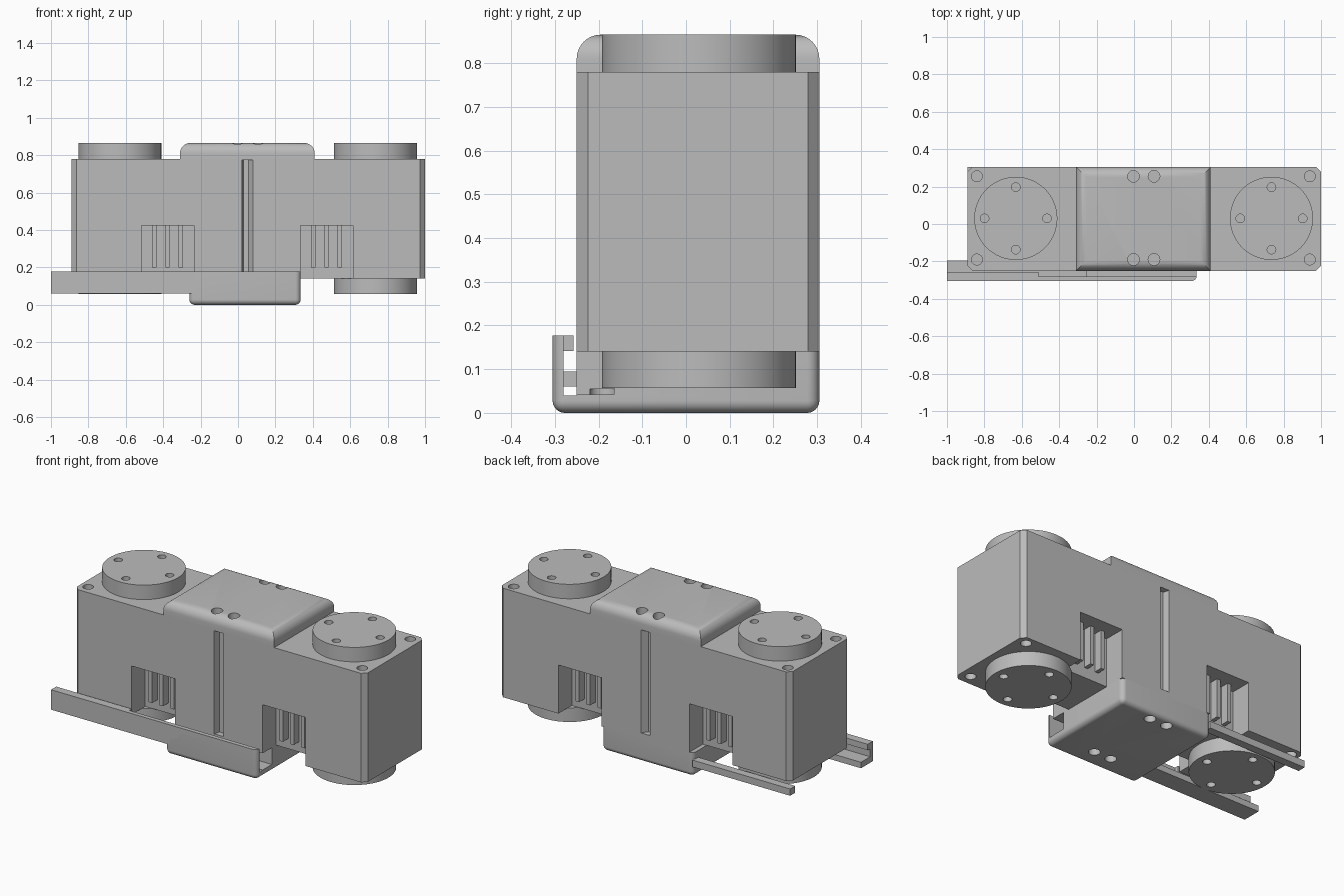
import bpy, bmesh, math
from mathutils import Vector

old = bpy.data.objects.get("Cube")
if old:
    bpy.data.objects.remove(old, do_unlink=True)

grey = bpy.data.materials.new("plain_grey")
grey.use_nodes = True
COLOUR = (0.5, 0.5, 0.5, 1)
grey.diffuse_color = COLOUR
grey.node_tree.nodes["Principled BSDF"].inputs["Base Color"].default_value = COLOUR


def finish(name, bm):
    bmesh.ops.recalc_face_normals(bm, faces=bm.faces)
    mesh = bpy.data.meshes.new(name)
    bm.to_mesh(mesh)
    bm.free()
    mesh.materials.append(grey)
    obj = bpy.data.objects.new(name, mesh)
    bpy.context.collection.objects.link(obj)
    return obj


def add_box(bm, x, y, z):
    verts = bmesh.ops.create_cube(bm, size=1)["verts"]
    for v in verts:
        v.co = Vector([a + (b - a) * (c + 0.5) for (a, b), c in zip((x, y, z), v.co)])


def add_cylinder(bm, x, y, z0, z1, r, sides=64):
    verts = bmesh.ops.create_cone(bm, cap_ends=True, segments=sides, radius1=r,
                                  radius2=r, depth=z1 - z0)["verts"]
    bmesh.ops.translate(bm, verts=verts, vec=(x, y, (z0 + z1) / 2))


def bevel(bm, rule, width):
    edges = [e for e in bm.edges if rule(*[v.co for v in e.verts])]
    bmesh.ops.bevel(bm, geom=edges, offset=width, segments=8, profile=0.5, affect='EDGES')


def cut(obj, cutter_bm):
    cutter = finish("cutter", cutter_bm)
    cutter.hide_render = True
    mod = obj.modifiers.new("cut", 'BOOLEAN')
    mod.operation, mod.solver, mod.object = 'DIFFERENCE', 'EXACT', cutter
    bpy.context.view_layer.objects.active = obj
    bpy.ops.object.modifier_apply(modifier=mod.name)
    bpy.data.objects.remove(cutter, do_unlink=True)


def smooth(obj):
    bpy.ops.object.select_all(action='DESELECT')
    obj.select_set(True)
    bpy.context.view_layer.objects.active = obj
    bpy.ops.object.shade_smooth_by_angle(angle=math.radians(30))


LEFT, RIGHT, FRONT, BACK = -0.89, 1.0, -0.25, 0.305
LOW, HIGH, TOP = 0.14, 0.78, 0.865
MID_Y = 0.03
HOLE_ROWS = (-0.19, 0.255)

# Main housing with chamfered outer corners
bm = bmesh.new()
c = 0.026
outline = [(LEFT + c, FRONT), (RIGHT - c, FRONT), (RIGHT, FRONT + c), (RIGHT, BACK - c),
           (RIGHT - c, BACK), (LEFT + c, BACK), (LEFT, BACK - c), (LEFT, FRONT + c)]
face = bm.faces.new([bm.verts.new((x, y, LOW)) for x, y in outline])
up = bmesh.ops.extrude_face_region(bm, geom=[face])["geom"]
bmesh.ops.translate(bm, verts=[g for g in up if isinstance(g, bmesh.types.BMVert)],
                    vec=(0, 0, HIGH - LOW))
housing = finish("housing", bm)

# Connector bays, open below, on front and back
DEPTH = 0.125
BAYS = (-0.515, 0.335)
bm = bmesh.new()
for x in BAYS:
    add_box(bm, (x, x + 0.28), (FRONT - 0.1, FRONT + DEPTH), (0, 0.425))
    add_box(bm, (x, x + 0.28), (BACK - DEPTH, BACK + 0.1), (0, 0.425))
cut(housing, bm)

# Narrow grooves on both long sides
bm = bmesh.new()
for y, inward in ((FRONT, 1), (BACK, -1)):
    shape = [(0.02, -0.001), (0.08, -0.001), (0.055, 0.035), (0.03, 0.035)]
    f = bm.faces.new([bm.verts.new((x, y + inward * d, 0.17)) for x, d in shape])
    up = bmesh.ops.extrude_face_region(bm, geom=[f])["geom"]
    bmesh.ops.translate(bm, verts=[g for g in up if isinstance(g, bmesh.types.BMVert)],
                        vec=(0, 0, HIGH - 0.175))
cut(housing, bm)

# Corner screw holes, top and bottom
bm = bmesh.new()
for x in (-0.84, 0.94):
    for y in HOLE_ROWS:
        for z in (LOW, HIGH):
            add_cylinder(bm, x, y, z - 0.05, z + 0.05, 0.029, 32)
cut(housing, bm)
smooth(housing)

# Contact pins inside the bays
bm = bmesh.new()
for x in BAYS:
    for i in range(3):
        px = x + 0.056 + i * 0.071
        add_box(bm, (px, px + 0.023), (FRONT + 0.075, FRONT + DEPTH + 0.005), (0.2, 0.425))
        add_box(bm, (px, px + 0.023), (BACK - DEPTH - 0.005, BACK - 0.075), (0.2, 0.425))
finish("contact_pins", bm)

# Round output discs above and below each end
for side, x in (("right", -0.632), ("left", 0.735)):
    for level, z0, z1, face_z in (("upper", HIGH, TOP, TOP), ("lower", 0.057, LOW, 0.057)):
        bm = bmesh.new()
        add_cylinder(bm, x, MID_Y, z0, z1, 0.222, 96)
        disc = finish(f"{level}_{side}_disc", bm)
        bm = bmesh.new()
        for i in range(4):
            a = i * math.pi / 2
            add_cylinder(bm, x + 0.167 * math.cos(a), MID_Y + 0.167 * math.sin(a),
                         face_z - 0.05, face_z + 0.05, 0.023, 32)
        cut(disc, bm)
        smooth(disc)


def centre_holes(obj, z):
    holes = bmesh.new()
    for hx in (-0.003, 0.107):
        for hy in HOLE_ROWS:
            add_cylinder(holes, hx, hy, z - 0.055, z + 0.055, 0.031, 32)
    cut(obj, holes)


# Upper cover with rounded top edges
bm = bmesh.new()
add_box(bm, (-0.31, 0.41), (FRONT, BACK), (HIGH, TOP))
bevel(bm, lambda a, b: a.z > 0.8 and b.z > 0.8, 0.055)
upper_cover = finish("upper_cover", bm)
centre_holes(upper_cover, TOP)
smooth(upper_cover)

# Lower cover with raised front wall and cable channel
bm = bmesh.new()
add_box(bm, (-0.26, 0.335), (-0.305, BACK), (0, 0.177))
bevel(bm, lambda a, b: a.z < 0.1 or b.z < 0.1, 0.028)
lower_cover = finish("lower_cover", bm)
for x, y, z in (((-1, 1), (-0.28, 1), (LOW, 1)),
                ((-1, 1), (-0.28, FRONT), (0.04, 0.5)),
                ((0.1, 1), (-0.28, -0.165), (0.042, 0.5))):
    bm = bmesh.new()
    add_box(bm, x, y, z)
    cut(lower_cover, bm)
centre_holes(lower_cover, 0)
smooth(lower_cover)

# Front rail: outer wall, top lip and bottom lip
for name, x, y, z in (("front_rail_wall", (-1, 0), (-0.305, -0.28), (0.06, 0.177)),
                      ("front_rail_top_lip", (-1, -0.51), (-0.28, -0.257), (0.142, 0.177)),
                      ("front_rail_bottom_lip", (-1, -0.255), (-0.28, -0.195), (0.06, 0.095)),
                      ("back_rail", (LEFT, -0.255), (0.258, BACK), (0.06, 0.1))):
    bm = bmesh.new()
    add_box(bm, x, y, z)
    finish(name, bm)
